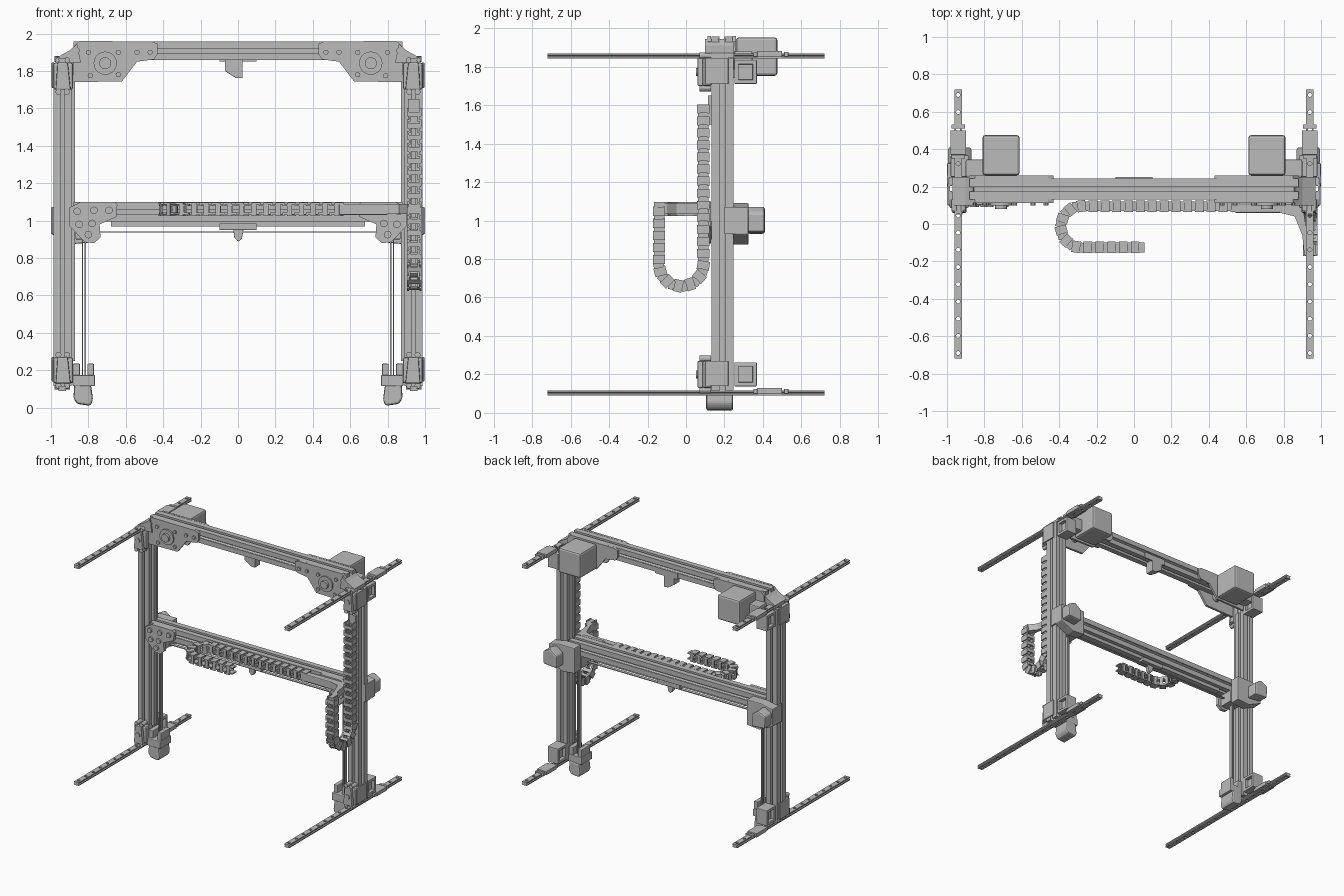
import bpy, bmesh, math
from mathutils import Matrix, Vector

cube = bpy.data.objects.get("Cube")
if cube:
    bpy.data.objects.remove(cube)

grey = bpy.data.materials.new("plain grey")
grey.use_nodes = True
grey.diffuse_color = (0.5, 0.5, 0.5, 1)
grey.node_tree.nodes["Principled BSDF"].inputs["Base Color"].default_value = (0.5, 0.5, 0.5, 1)


def finish(name, bm, bevel=0):
    bmesh.ops.recalc_face_normals(bm, faces=bm.faces)
    mesh = bpy.data.meshes.new(name)
    bm.to_mesh(mesh)
    bm.free()
    mesh.materials.append(grey)
    ob = bpy.data.objects.new(name, mesh)
    bpy.context.collection.objects.link(ob)
    if bevel:
        mod = ob.modifiers.new("Bevel", "BEVEL")
        mod.width = bevel
        mod.segments = 2
    return ob


def add_box(bm, size, matrix):
    bmesh.ops.create_cube(bm, size=1, matrix=matrix @ Matrix.Diagonal((*size, 1)))


def box(name, xs, ys, zs, bevel=0):
    bm = bmesh.new()
    lo, hi = Vector((xs[0], ys[0], zs[0])), Vector((xs[1], ys[1], zs[1]))
    size = Vector([abs(v) for v in hi - lo])
    add_box(bm, size, Matrix.Translation((lo + hi) / 2))
    return finish(name, bm, bevel)


def prism(name, outline, axis, start, end, bevel=0):
    """Extrude a 2D outline along x, y or z."""
    place = {"x": lambda u, v, t: (t, u, v), "y": lambda u, v, t: (u, t, v),
             "z": lambda u, v, t: (u, v, t)}[axis]
    bm = bmesh.new()
    face = bm.faces.new([bm.verts.new(place(u, v, start)) for u, v in outline])
    ext = bmesh.ops.extrude_face_region(bm, geom=[face], use_keep_orig=True)["geom"]
    shift = Vector(place(0, 0, end - start))
    bmesh.ops.translate(bm, vec=shift, verts=[g for g in ext if isinstance(g, bmesh.types.BMVert)])
    return finish(name, bm, bevel)


def disc(name, cu, cv, r, axis, start, end, sides=20):
    ring = [(cu + r * math.cos(i * math.tau / sides), cv + r * math.sin(i * math.tau / sides))
            for i in range(sides)]
    return prism(name, ring, axis, start, end)


def slotted_bar(name, cu, cv, hu, hv, axis, start, end):
    """Aluminium bar with a T-slot along each side."""
    g, w, lip, deep = 0.22, 0.4, 0.74, 0.36
    side = [(1, -1), (1, -g), (lip, -g), (lip, -w), (deep, -g),
            (deep, g), (lip, w), (lip, g), (1, g)]
    outline = []
    for _ in range(4):
        outline += [(cu + u * hu, cv + v * hv) for u, v in side]
        side = [(-v, u) for u, v in side]
    return prism(name, outline, axis, start, end)


def frame(name, cy, cz, hy, hz, wall, xs):
    """Square bracket, open along x, with a thin web in the middle."""
    for s in (-1, 1):
        box(name + "_wall", xs, (cy + s * (hy - wall), cy + s * hy), (cz - hz, cz + hz), 0.004)
        box(name + "_shelf", xs, (cy - hy, cy + hy), (cz + s * (hz - wall), cz + s * hz), 0.004)
    mid = sum(xs) / 2
    box(name + "_web", (mid - 0.02, mid + 0.02), (cy - hy + wall, cy + hy - wall), (cz - hz, cz + hz))


def cable_chain(name, start, centre, radius, finish_at, pitch, size, place, width_axis):
    """Open links following a straight run, a half turn and a return run."""
    run, arc = start - centre, math.pi * radius
    count = round((run + arc + finish_at - centre) / pitch)
    step = (run + arc + finish_at - centre) / count
    width, thick = size
    bm = bmesh.new()
    for i in range(count):
        d = (i + 0.5) * step
        if d < run:
            s, t, tan = start - d, radius, (-1, 0)
        elif d < run + arc:
            a = (d - run) / radius
            s, t = centre - radius * math.sin(a), radius * math.cos(a)
            tan = (-math.cos(a), -math.sin(a))
        else:
            s, t, tan = centre + d - run - arc, -radius, (1, 0)
        origin = Vector(place(s, t))
        along = (Vector(place(s + tan[0], t + tan[1])) - origin).normalized()
        across = Vector(width_axis)
        m = Matrix((along, across, along.cross(across))).transposed().to_4x4()
        m.translation = origin
        for k in (-1, 1):
            # overlapping side plates: wide half and narrow half of each link
            for shift, inset in ((-0.2, 0.007), (0.25, 0.016)):
                add_box(bm, (step * 0.7, 0.01, thick * (1 if shift < 0 else 0.85)),
                        m @ Matrix.Translation((shift * step, k * (width / 2 - inset), 0)))
            # cross bars
            add_box(bm, (step * 0.42, width - 0.006, 0.01),
                    m @ Matrix.Translation((0, 0, k * (thick / 2 - 0.006))))
    return finish(name, bm)


# Horizontal guide rails with screw holes, running front to back
for side, s in (("right", -1), ("left", 1)):
    for level, z0, z1 in (("lower", 0.09, 0.117), ("upper", 1.842, 1.869)):
        x = s * 0.94
        rail = prism(f"{side}_{level}_rail", [(x - 0.021, z0), (x + 0.021, z0), (x + 0.021, z0 + 0.008),
                     (x + 0.015, z0 + 0.013), (x + 0.021, z0 + 0.019), (x + 0.021, z1), (x - 0.021, z1),
                     (x - 0.021, z0 + 0.019), (x - 0.015, z0 + 0.013), (x - 0.021, z0 + 0.008)],
                     "y", -0.72, 0.72)
        bm = bmesh.new()
        for i in range(16):
            bmesh.ops.create_cone(bm, cap_ends=True, segments=10, radius1=0.011, radius2=0.011, depth=0.1,
                                  matrix=Matrix.Translation((x, -0.69 + i * 0.092, (z0 + z1) / 2)))
        cutter = finish(f"{side}_{level}_hole_cutter", bm)
        cutter.hide_render = True
        cutter.hide_viewport = True
        mod = rail.modifiers.new("Holes", "BOOLEAN")
        mod.operation = "DIFFERENCE"
        mod.object = cutter
        # sliding block on the rail
        box(f"{side}_{level}_slider", (x - 0.042, x + 0.042), (0.37, 0.5), (z0 + 0.007, z1 + 0.012), 0.003)
        for y in (0.35, 0.51):
            box(f"{side}_{level}_slider_cap", (x - 0.037, x + 0.037), (y, y + 0.022),
                (z0 + 0.009, z1 + 0.008), 0.003)

# Beams across the frame
slotted_bar("top_beam", 0.187, 1.908, 0.055, 0.05, "x", -0.88, 0.88)
slotted_bar("middle_beam", 0.187, 1.047, 0.055, 0.052, "x", -0.88, 0.88)
box("middle_guide_rail", (-0.68, 0.68), (0.165, 0.21), (0.968, 0.998))
box("middle_slider", (-0.1, 0.1), (0.15, 0.225), (0.95, 0.985), 0.004)
box("middle_belt", (-0.74, 0.74), (0.175, 0.2), (0.937, 0.943))
prism("middle_hook", [(-0.025, 0.955), (0.03, 0.955), (0.02, 0.9), (0, 0.888), (-0.02, 0.91)], "y", 0.17, 0.2, 0.003)
prism("top_tab", [(-0.07, 1.862), (0.025, 1.862), (0.025, 1.762), (-0.01, 1.762), (-0.07, 1.8)],
      "y", 0.18, 0.25, 0.003)
box("top_tab_plate", (-0.1, 0.1), (0.24, 0.25), (1.85, 1.9))

motor_plate = [(0.88, 1.74), (0.62, 1.745), (0.54, 1.85), (0.45, 1.862), (0.43, 1.89),
               (0.43, 1.945), (0.46, 1.958), (0.85, 1.96), (0.88, 1.93)]
carriage_plate = [(0.9, 1.07), (0.9, 0.97), (0.82, 0.885), (0.77, 0.88), (0.735, 0.91), (0.74, 0.98),
                  (0.65, 1.02), (0.645, 1.085), (0.66, 1.1), (0.84, 1.1)]
rear_plate = [(0.77, 0.885), (0.88, 0.875), (1, 0.93), (1, 1.07), (0.9, 1.09), (0.77, 1.09)]

for side, s in (("right", -1), ("left", 1)):
    def flip(pts):
        return [(s * u, v) for u, v in pts]

    def span(a, b):
        return tuple(sorted((s * a, s * b)))

    # Posts with their vertical guide rails
    slotted_bar(f"{side}_post", s * 0.938, 0.19, 0.048, 0.058, "z", 0.117, 1.842)
    box(f"{side}_post_rail", span(0.872, 0.892), (0.17, 0.21), (0.25, 1.74))

    # Corner blocks at both ends of each post
    for level, z0, z1, up in (("lower", 0.13, 0.27, -1), ("upper", 1.7, 1.845, 1)):
        box(f"{side}_{level}_corner", span(0.882, 0.988), (0.085, 0.135), (z0, z1), 0.012)
        prism(f"{side}_{level}_corner_boss", flip([(0.895, z0), (0.975, z0), (0.965, z1), (0.91, z1)]),
              "y", 0.06, 0.09, 0.006)
        box(f"{side}_{level}_corner_side", span(0.984, 0.996), (0.1, 0.22), (z0 + 0.01, z1), 0.003)
        frame(f"{side}_{level}_bracket", 0.31, (z0 + z1) / 2, 0.058, 0.062, 0.022, span(0.885, 0.98))
        for u in (0.915, 0.96):
            for z in (z0 - 0.012, z1 + 0.012):
                disc(f"{side}_{level}_wheel", s * u, z, 0.016, "y", 0.07, 0.13, 12)
        disc(f"{side}_{level}_corner_bolt", s * 0.937, (z0 + z1) / 2, 0.02, "y", 0.052, 0.062, 12)

    # Motor, its two plates and pulley
    prism(f"{side}_motor_front_plate", flip(motor_plate), "y", 0.112, 0.131)
    prism(f"{side}_motor_rear_plate", flip(motor_plate), "y", 0.243, 0.26)
    box(f"{side}_motor", span(0.612, 0.81), (0.26, 0.475), (1.752, 1.952), 0.014)
    disc(f"{side}_motor_ring", s * 0.71, 1.842, 0.062, "y", 0.1, 0.113)
    disc(f"{side}_motor_pulley", s * 0.71, 1.842, 0.032, "y", 0.08, 0.24)
    for u, z in ((0.8, 1.9), (0.64, 1.9), (0.64, 1.78), (0.79, 1.775), (0.54, 1.9), (0.47, 1.9), (0.86, 1.91)):
        disc(f"{side}_motor_bolt", s * u, z, 0.014, "y", 0.1, 0.113, 10)
    prism(f"{side}_top_corner_tie", flip([(0.86, 1.945), (0.9, 1.91), (0.97, 1.872), (0.97, 1.845), (0.84, 1.845)]),
          "y", 0.1, 0.25)
    box(f"{side}_idler_block", span(0.79, 0.9), (0.25, 0.345), (1.78, 1.88), 0.008)

    # Carriages joining the middle beam to the posts
    prism(f"{side}_carriage_front", flip(carriage_plate), "y", 0.105, 0.131)
    prism(f"{side}_carriage_rear", flip(rear_plate), "y", 0.243, 0.325, 0.006)
    prism(f"{side}_carriage_knob", flip([(0.87, 0.93), (0.99, 0.94), (0.995, 1.04), (0.93, 1.075), (0.87, 1.03)]),
          "y", 0.32, 0.41, 0.012)
    box(f"{side}_carriage_core", span(0.76, 0.87), (0.13, 0.245), (0.9, 1.0), 0.005)
    box(f"{side}_carriage_outer", span(0.988, 1.0), (0.2, 0.26), (0.93, 1.07))
    for u, z in ((0.86, 1.05), (0.77, 1.055), (0.69, 1.055), (0.85, 0.98), (0.8, 0.925), (0.78, 0.985)):
        disc(f"{side}_carriage_bolt", s * u, z, 0.02, "y", 0.092, 0.106, 12)

    # Lower pulley holders and lifting belts
    prism(f"{side}_foot", flip([(0.86, 0.02), (0.79, 0.01), (0.775, 0.04), (0.785, 0.12), (0.875, 0.13), (0.88, 0.05)]),
          "y", 0.105, 0.245, 0.012)
    box(f"{side}_foot_neck", span(0.765, 0.885), (0.1, 0.24), (0.115, 0.175), 0.006)
    for a, b in ((0.77, 0.805), (0.845, 0.885)):
        box(f"{side}_foot_cheek", span(a, b), (0.12, 0.235), (0.17, 0.235), 0.005)
    box(f"{side}_belt", span(0.812, 0.82), (0.175, 0.2), (0.15, 0.9))
    box(f"{side}_belt_return", span(0.828, 0.833), (0.175, 0.2), (0.15, 0.9))

# Cable chains
cable_chain("vertical_chain", 1.6, 0.775, 0.115, 1.09, 0.062, (0.08, 0.064),
            lambda s, t: (0.942, -0.025 + t, s), (1, 0, 0))
cable_chain("horizontal_chain", 0.56, -0.28, 0.11, 0.05, 0.062, (0.076, 0.062),
            lambda s, t: (s, -0.015 + t, 1.06), (0, 0, 1))
box("vertical_chain_anchor", (0.91, 0.97), (0.115, 0.135), (1.5, 1.65))

# Brackets that hold the chain ends
box("chain_shelf", (0.54, 0.8), (0.06, 0.11), (1.03, 1.09), 0.006)
prism("chain_arm", [(0.78, 0.11), (0.78, 0.06), (0.86, 0.04), (0.9, -0.06), (0.91, -0.165),
                    (0.975, -0.165), (0.965, -0.1), (0.925, -0.05), (0.9, 0.11)], "z", 1.035, 1.09)
